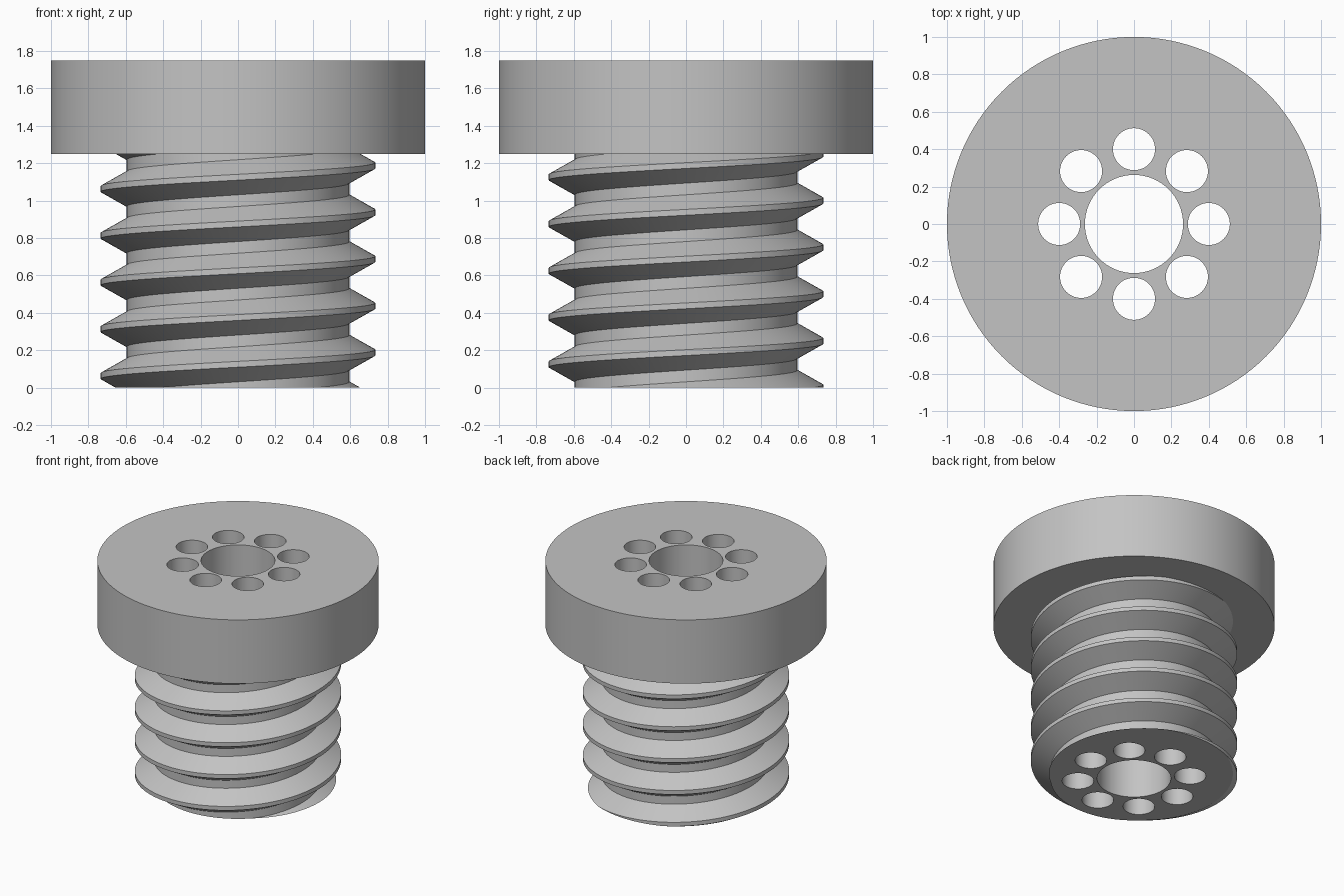
import bpy, bmesh
from math import sin, cos, tau, radians

if "Cube" in bpy.data.objects:
    bpy.data.objects.remove(bpy.data.objects["Cube"])

HEAD_BASE, HEAD_TOP, HEAD_RADIUS = 1.25, 1.75, 1.0
CREST, ROOT, PITCH = 0.734, 0.595, 0.25
SEGMENTS = 128

steel = bpy.data.materials.new("grey steel")
steel.use_nodes = True
GREY = (0.55, 0.55, 0.55, 1)
steel.diffuse_color = GREY
steel.node_tree.nodes["Principled BSDF"].inputs["Base Color"].default_value = GREY


def make_object(name, bm):
    bmesh.ops.recalc_face_normals(bm, faces=bm.faces)
    mesh = bpy.data.meshes.new(name)
    bm.to_mesh(mesh)
    bm.free()
    mesh.materials.append(steel)
    obj = bpy.data.objects.new(name, mesh)
    bpy.context.collection.objects.link(obj)
    return obj


def add_cylinder(bm, radius, bottom, top, x=0, y=0, sides=64):
    made = bmesh.ops.create_cone(bm, cap_ends=True, segments=sides, radius1=radius,
                                 radius2=radius, depth=top - bottom)
    bmesh.ops.translate(bm, verts=made["verts"], vec=(x, y, (top + bottom) / 2))


# Head disc
bm = bmesh.new()
add_cylinder(bm, HEAD_RADIUS, HEAD_BASE, HEAD_TOP, sides=SEGMENTS)
head = make_object("head", bm)

# Threaded shank: a helical sweep whose turns share their edges
profile = [(CREST, -PITCH / 16), (CREST, PITCH / 16),
           (ROOT, PITCH * 3 / 8), (ROOT, PITCH * 5 / 8)]
TURNS = 9
bm = bmesh.new()
columns = []
for j in range(SEGMENTS):
    a = tau * j / SEGMENTS
    column = []
    for turn in range(-2, TURNS - 2):
        for r, dz in profile:
            z = 0.1875 + PITCH * (turn + j / SEGMENTS) + dz
            column.append(bm.verts.new((r * cos(a), r * sin(a), z)))
    columns.append(column)
for j in range(SEGMENTS):
    here = columns[j]
    # The last column meets the first one a full turn higher
    there = columns[j + 1] if j + 1 < SEGMENTS else columns[0][len(profile):]
    for k in range(min(len(here), len(there)) - 1):
        bm.faces.new((here[k], there[k], there[k + 1], here[k + 1]))

# Trim the thread flat at both ends and cap it
for z, side in ((0, -1), (HEAD_BASE, 1)):
    bmesh.ops.bisect_plane(bm, geom=bm.verts[:] + bm.edges[:] + bm.faces[:],
                           plane_co=(0, 0, z), plane_no=(0, 0, side), clear_outer=True)
bmesh.ops.holes_fill(bm, edges=[e for e in bm.edges if e.is_boundary], sides=0)
shank = make_object("threaded_shank", bm)

# Central bore and the ring of eight small holes
bm = bmesh.new()
add_cylinder(bm, 0.2625, -0.5, 2.2)
for i in range(8):
    a = tau * i / 8
    add_cylinder(bm, 0.1125, -0.5, 2.2, 0.4 * cos(a), 0.4 * sin(a), sides=48)
cutter = make_object("hole_cutter", bm)
cutter.hide_render = True

for part in (head, shank):
    drill = part.modifiers.new("holes", 'BOOLEAN')
    drill.operation = 'DIFFERENCE'
    drill.solver = 'EXACT'
    drill.object = cutter
    bpy.ops.object.select_all(action='DESELECT')
    part.select_set(True)
    bpy.context.view_layer.objects.active = part
    bpy.ops.object.modifier_apply(modifier=drill.name)
    bpy.ops.object.shade_smooth_by_angle(angle=radians(25))

bpy.data.objects.remove(cutter)
